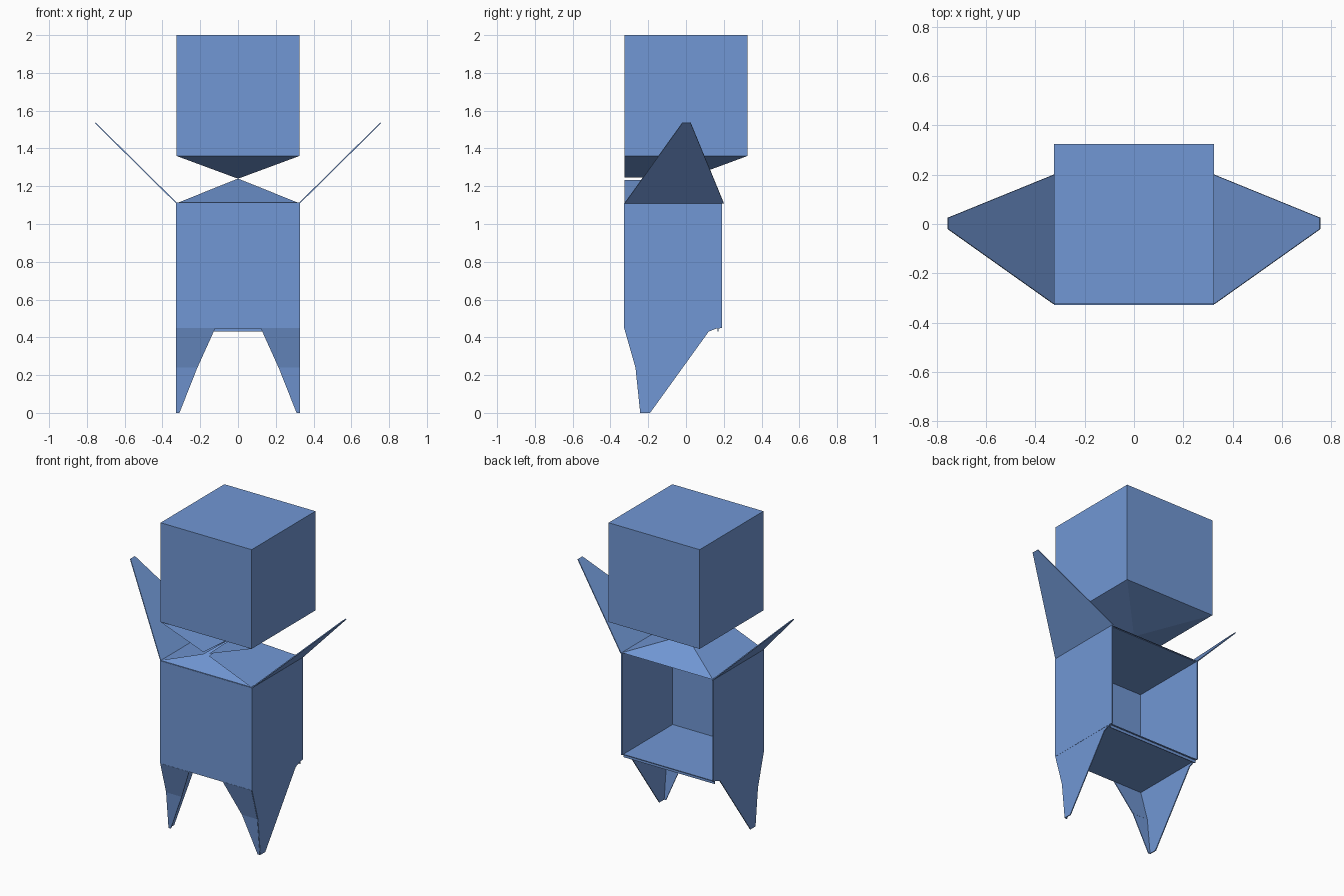
import bpy
import bmesh

cube = bpy.data.objects.get("Cube")
if cube:
    bpy.data.objects.remove(cube, do_unlink=True)

blue = bpy.data.materials.new("paper blue")
blue.use_nodes = True
colour = (0.165, 0.31, 0.66, 1)
blue.diffuse_color = colour
blue.node_tree.nodes["Principled BSDF"].inputs["Base Color"].default_value = colour

W = 0.325                                   # half width, also front and back of the head
BACK = 0.19                                 # open back edge of the torso
FLOOR, SHOULDER, WAIST, CHIN, TOP = 0.45, 1.11, 1.24, 1.36, 2.0
APEX = (0, 0, WAIST)


def sheets(name, polygons, thickness=0.005, mirror=False):
    """Folded paper: flat polygons, optionally mirrored and thickened."""
    bm = bmesh.new()
    for poly in polygons:
        bm.faces.new([bm.verts.new(p) for p in poly])
    mesh = bpy.data.meshes.new(name)
    bm.to_mesh(mesh)
    bm.free()
    mesh.materials.append(blue)
    obj = bpy.data.objects.new(name, mesh)
    bpy.context.collection.objects.link(obj)
    if mirror:
        obj.modifiers.new("Mirror", "MIRROR").use_mirror_merge = False
    if thickness:
        solid = obj.modifiers.new("Paper", "SOLIDIFY")
        solid.thickness = thickness
        solid.offset = 0
    return obj


# Head: closed cube
bpy.ops.mesh.primitive_cube_add(size=1, location=(0, 0, (TOP + CHIN) / 2))
head = bpy.context.object
head.name = "head"
head.scale = (2 * W, 2 * W, TOP - CHIN)
head.data.materials.append(blue)


# Neck: two pyramids point to point, with side flaps reaching to the front
def neck(name, z, back):
    tip = (0.02, -W, WAIST + (z - WAIST) * 0.06)
    sheets(name + "_slopes", [
        [(-W, -W, z), (W, -W, z), APEX],
        [(W, back, z), (-W, back, z), APEX],
    ], 0)
    sheets(name + "_flap", [[(W, -W, z), (W, back, z), APEX, tip]], 0, True)


neck("upper_neck", CHIN, W)
neck("lower_neck", SHOULDER, BACK)

# Torso: box open at the back
sheets("torso_front", [[(-W, -W, FLOOR), (W, -W, FLOOR), (W, -W, SHOULDER), (-W, -W, SHOULDER)]])
for name, z in (("torso_floor", FLOOR), ("torso_ceiling", SHOULDER)):
    sheets(name, [[(-W, -W, z), (W, -W, z), (W, BACK - 0.01, z), (-W, BACK - 0.01, z)]])
sheets("torso_side", [[(W, -W, FLOOR), (W, BACK, FLOOR), (W, BACK, SHOULDER), (W, -W, SHOULDER)]],
       0.008, True)
sheets("floor_lip", [[(-W, 0.17, FLOOR), (W, 0.17, FLOOR), (W, 0.17, 0.43), (-W, 0.17, 0.43)]])

# Arms: raised tapering flaps
sheets("arm", [[(W, -W, SHOULDER), (W, 0.2, SHOULDER), (0.755, 0.025, 1.535), (0.755, -0.02, 1.535)]],
       0.006, True)

# Legs: side and front panels folded along the outer front corner
corner = [(W, -W, FLOOR), (W, -0.265, 0.24), (W, -0.24, 0)]
sheets("leg_side", [corner + [(W, -0.19, 0), (W, 0.12, 0.43), (W, 0.17, FLOOR)]], 0.006, True)
sheets("leg_front", [
    [corner[0], corner[1], (0.215, -0.265, 0.24), (0.12, -W, FLOOR)],
    [corner[1], corner[2], (0.31, -0.24, 0), (0.215, -0.265, 0.24)],
], 0.005, True)
